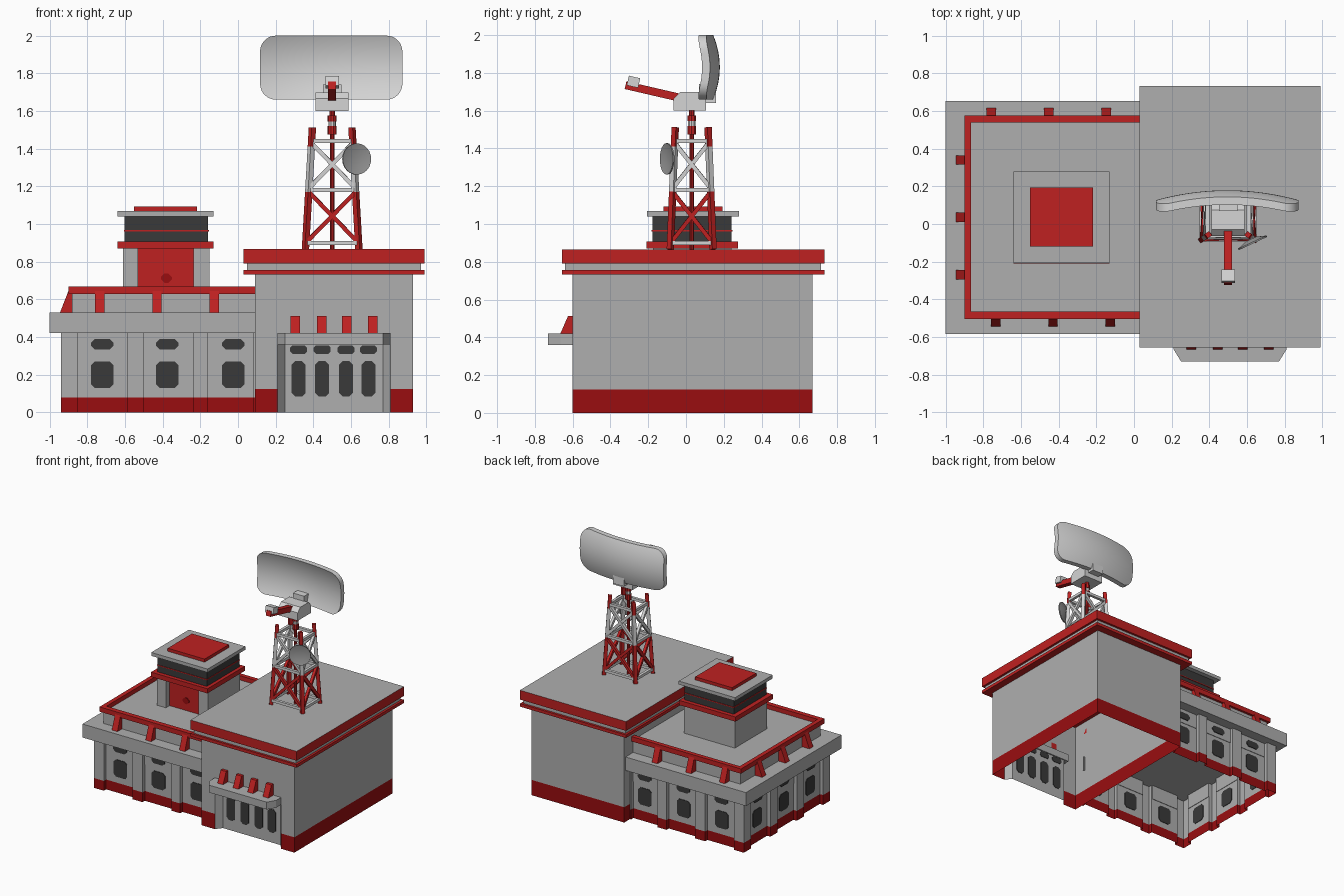
import bpy, bmesh, math
from mathutils import Vector, Matrix

cube = bpy.data.objects.get("Cube")
if cube:
    bpy.data.objects.remove(cube, do_unlink=True)


def material(name, rgb):
    m = bpy.data.materials.new(name)
    m.use_nodes = True
    m.diffuse_color = (*rgb, 1)
    m.node_tree.nodes["Principled BSDF"].inputs["Base Color"].default_value = (*rgb, 1)
    return m


GRAY, WHITE, RED, DARK_RED, GLASS, DISH = range(6)
MATS = [material("wall gray", (.43, .43, .43)), material("light gray", (.66, .66, .66)),
        material("bright red", (.52, .015, .015)), material("dark red", (.32, .004, .005)),
        material("dark glass", (.042, .042, .042)), material("dish gray", (.33, .33, .33))]


def finish(name, bm, smooth=False):
    bmesh.ops.recalc_face_normals(bm, faces=bm.faces)
    mesh = bpy.data.meshes.new(name)
    bm.to_mesh(mesh)
    bm.free()
    for m in MATS:
        mesh.materials.append(m)
    ob = bpy.data.objects.new(name, mesh)
    bpy.context.collection.objects.link(ob)
    if smooth:
        bpy.context.view_layer.objects.active = ob
        ob.select_set(True)
        bpy.ops.object.shade_smooth_by_angle(angle=math.radians(35))
        ob.select_set(False)
    return ob


def sweep(bm, rings, mat, bottom=True, top=True):
    """Skin a list of point rings and close the ends."""
    rows = [[bm.verts.new(p) for p in ring] for ring in rings]
    n = len(rows[0])
    faces = [bm.faces.new((a[i], a[(i + 1) % n], b[(i + 1) % n], b[i]))
             for a, b in zip(rows, rows[1:]) for i in range(n)]
    if bottom:
        faces.append(bm.faces.new(rows[0][::-1]))
    if top:
        faces.append(bm.faces.new(rows[-1]))
    for f in faces:
        f.material_index = mat
    return faces


def prism(bm, plan, levels, mat, **ends):
    return sweep(bm, [[(x, y, z) for x, y in plan] for z in levels], mat, **ends)


def rect(x0, x1, y0, y1):
    return [(x0, y0), (x1, y0), (x1, y1), (x0, y1)]


def box(name, x0, x1, y0, y1, z0, z1, mat):
    bm = bmesh.new()
    prism(bm, rect(x0, x1, y0, y1), (z0, z1), mat)
    return finish(name, bm)


def beam(bm, a, b, w, mat):
    a, b = Vector(a), Vector(b)
    q = (b - a).to_track_quat('Z', 'Y')
    sweep(bm, [[p + q @ Vector((x, y, 0)) for x, y in rect(-w / 2, w / 2, -w / 2, w / 2)]
               for p in (a, b)], mat)


def pane(bm, c, normal, w, h, mat=GLASS, t=.004, cut=.02):
    """Thin plate with clipped corners, centred on a wall."""
    c, n = Vector(c), Vector(normal)
    u, w, h = n.cross((0, 0, 1)), w / 2, h / 2
    pts = [(-w, cut - h), (cut - w, -h), (w - cut, -h), (w, cut - h),
           (w, h - cut), (w - cut, h), (cut - w, h), (-w, h - cut)]
    sweep(bm, [[c + n * s + u * p + Vector((0, 0, q)) for p, q in pts] for s in (-t, t)], mat)


def wedge(bm, c, normal, reach, lip, height, w):
    """Sloped bracket standing against a wall at c."""
    c, n = Vector(c), Vector(normal)
    u = n.cross((0, 0, 1)) * w / 2
    prof = [(0, 0), (reach, 0), (lip, height), (0, height)]
    sweep(bm, [[c + s * u + n * p + Vector((0, 0, q)) for p, q in prof] for s in (-1, 1)], RED)


FRONT, BACK, SIDE = (0, -1, 0), (0, 1, 0), (-1, 0, 0)

# Low wing: piered walls, open underneath, red at the foot
DEPTH = .03


def piered(p, q, gaps):
    p, q = Vector(p), Vector(q)
    d = (q - p).normalized()
    inward = Vector((-d.y, d.x)) * DEPTH
    pts = [p]
    for a, b in gaps:
        pts += [p + d * a, p + d * a + inward, p + d * b + inward, p + d * b]
    return [tuple(v) for v in pts]


plan = piered((-.94, -.52), (.09, -.52), [(.09, .35), (.44, .70), (.78, 1.02)])
plan += [(.09, -.52)]
plan += piered((.09, .595), (-.94, .595), [(.01, .25), (.33, .59), (.68, .94)])
plan += piered((-.94, .595), (-.94, -.52), [(.09, .343), (.433, .685), (.775, 1.025)])
bm = bmesh.new()
for f in prism(bm, plan, (0, .08, .42), GRAY, bottom=False):
    if f.calc_center_median().z < .08:
        f.material_index = DARK_RED
finish("wing_walls", bm)

bays = [((x, -.52 + DEPTH, 0), FRONT) for x in (-.72, -.375, -.025)]
bays += [((x, .595 - DEPTH, 0), BACK) for x in (-.72, -.375, -.025)]
bays += [((-.94 + DEPTH, y, 0), SIDE) for y in (.38, .036, -.305)]
glass, panels = bmesh.new(), bmesh.new()
for c, n in bays:
    base, up = Vector(c), Vector((0, 0, 1))
    pane(glass, base + up * .2, n, .12, .14)
    pane(glass, base + up * .362 + Vector(n) * .006, n, .12, .055)
    pane(panels, base + up * .36, n, .25, .12, GRAY, cut=.001)
finish("wing_windows", glass)
finish("wing_upper_panels", panels)

# Wing ledge, roof, parapet and brackets
box("wing_ledge", -1, .09, -.583, .653, .42, .53, GRAY)
box("wing_roof", -.88, .09, -.485, .555, .53, .632, GRAY)
for name, r in [("parapet_front", (-.90, .09, -.505, -.465)), ("parapet_back", (-.90, .09, .54, .575)),
                ("parapet_side", (-.90, -.865, -.465, .54))]:
    box(name, *r, .628, .667, RED)
bm = bmesh.new()
for x in (-.735, -.43, -.125):
    wedge(bm, (x, -.48, .53), FRONT, .065, .025, .115, .05)
    wedge(bm, (x - .022, .55, .53), BACK, .065, .025, .115, .05)
for y in (.34, .036, -.27):
    wedge(bm, (-.88, y, .53), SIDE, .065, .02, .115, .05)
finish("wing_brackets", bm)

# Lookout: block with a red recess, cabin and roof
box("lookout_block", -.61, -.15, -.12, .24, .62, .875, GRAY)
for name, x0, x1 in [("lookout_pier_a", -.61, -.53), ("lookout_pier_b", -.235, -.15)]:
    box(name, x0, x1, -.175, -.12, .62, .875, GRAY)
box("lookout_door", -.53, -.235, -.128, -.12, .632, .875, RED)
bm = bmesh.new()
pane(bm, (-.38, -.13, .713), FRONT, .06, .05, DARK_RED)
finish("door_emblem_plate", bm)
box("lookout_sill", -.64, -.13, -.21, .275, .87, .908, RED)
box("cabin_glass", -.602, -.158, -.178, .242, .908, 1.04, GLASS)
box("cabin_rail", -.606, -.154, -.182, .246, .96, .967, RED)
box("cabin_roof", -.64, -.13, -.207, .28, 1.04, 1.068, GRAY)
box("cabin_hatch", -.552, -.218, -.12, .193, 1.068, 1.093, RED)

# Hall: walls with an entrance recess, open underneath
BAY = [(.21, -.60), (.25, -.55), (.77, -.55), (.81, -.60)]
bm = bmesh.new()
hall_plan = [(.09, -.60)] + BAY + [(.93, -.60), (.93, .67), (.09, .67)]
for f in prism(bm, hall_plan, (0, .125, .39), GRAY, bottom=False, top=False):
    c = f.calc_center_median()
    in_bay = .21 < c.x < .81 and -.599 < c.y < -.5
    if c.z < .125 and not in_bay:
        f.material_index = DARK_RED
prism(bm, rect(.09, .93, -.60, .67), (.39, .74), GRAY, bottom=False)
finish("hall_walls", bm)
bm = bmesh.new()
for x in (.322, .447, .573, .692):
    pane(bm, (x, -.55, .178), FRONT, .074, .19)
    pane(bm, (x, -.55, .333), FRONT, .09, .045, cut=.012)
finish("entrance_windows", bm)

# Entrance canopy and its brackets
bm = bmesh.new()
prism(bm, [(.21, -.54), (.21, -.665), (.25, -.73), (.77, -.73), (.81, -.665), (.81, -.54)],
      (.36, .42), GRAY)
finish("canopy", bm)
bm = bmesh.new()
for x in (.305, .445, .577, .715):
    wedge(bm, (x, -.60, .42), FRONT, .065, .025, .092, .05)
finish("canopy_brackets", bm)

# Hall roof: two red bands around a gray core
box("roof_lower_band", .03, .99, -.657, .733, .732, .757, RED)
box("roof_core", .048, .972, -.64, .715, .757, .79, GRAY)
bm = bmesh.new()
prism(bm, rect(.03, .99, -.657, .733), (.79, .866), RED)[-1].material_index = GRAY
finish("roof_upper_band", bm)

# Lattice mast
CX, CY = .5, .03
CORNERS = [(-1, -1), (1, -1), (1, 1), (-1, 1)]


def corner(i, z):
    t = (z - .866) / .644
    sx, sy = CORNERS[i % 4]
    return (CX + sx * (.142 - .037 * t), CY + sy * (.113 - .026 * t), z)


bm = bmesh.new()
for i in range(4):
    for z0, z1, m in [(.866, 1.17, RED), (1.17, 1.41, WHITE), (1.41, 1.512, RED)]:
        beam(bm, corner(i, z0), corner(i, z1), .028, m)
    for z in (.9, 1.18, 1.44):
        beam(bm, corner(i, z), corner(i + 1, z), .022, WHITE)
    for z0, z1, m in [(.9, 1.17, RED), (1.19, 1.43, WHITE)]:
        beam(bm, corner(i, z0), corner(i + 1, z1), .022, m)
        beam(bm, corner(i + 1, z0), corner(i, z1), .022, m)
finish("lattice_mast", bm)

# Central rotating shaft
bm = bmesh.new()
for z0, z1, r, m in [(.866, 1.48, .012, RED), (1.475, 1.52, .024, RED), (1.5, 1.555, .02, WHITE),
                     (1.545, 1.575, .024, RED), (1.57, 1.61, .015, RED)]:
    ring = [(CX + r * math.cos(a * math.pi / 5), CY + r * math.sin(a * math.pi / 5)) for a in range(10)]
    prism(bm, ring, (z0, z1), m)
finish("shaft", bm)

# Antenna housing with clipped top edges
bm = bmesh.new()
prof = [(-.065, 1.6), (.105, 1.6), (.105, 1.665), (.075, 1.698), (-.03, 1.698), (-.065, 1.665)]
sweep(bm, [[(x, y, z) for y, z in prof] for x in (.412, .586)], WHITE)
finish("antenna_housing", bm)

# Feed arm and feed horn
bm = bmesh.new()
beam(bm, (CX, -.03, 1.668), (CX, -.32, 1.735), .042, RED)
finish("feed_arm", bm)
bm = bmesh.new()
beam(bm, (CX, -.248, 1.746), (CX, -.308, 1.76), .052, WHITE)
bmesh.ops.scale(bm, vec=(1.4, 1, 1), space=Matrix.Translation((-CX, 0, 0)), verts=bm.verts)
finish("feed_horn", bm)

# Reflector: rounded sheet, curved both ways
bm = bmesh.new()
HW, HH, R, N = .378, .17, .085, 24
rows = []
for j in range(N + 1):
    v = -math.cos(math.pi * j / N)
    over = max(0, abs(v) * HH - (HH - R))
    half = HW - R + math.sqrt(max(0, R * R - over * over))
    row = []
    for i in range(N + 1):
        x = half * (2 * i / N - 1)
        y = .137 - .052 * (x / HW) ** 2 - .035 * v * v
        row.append(bm.verts.new((CX - .005 + x, y, 1.83 + v * HH)))
    rows.append(row)
for a, b in zip(rows, rows[1:]):
    for i in range(N):
        bm.faces.new((a[i], a[i + 1], b[i + 1], b[i])).material_index = WHITE
back = bmesh.ops.extrude_face_region(bm, geom=bm.faces[:], use_keep_orig=True)["geom"]
bmesh.ops.translate(bm, vec=(0, .042, 0), verts=[g for g in back if isinstance(g, bmesh.types.BMVert)])
finish("reflector", bm, smooth=True)
box("reflector_mount", .45, .55, .07, .16, 1.64, 1.74, WHITE)

# Small dish on the mast
bm = bmesh.new()
turn = Vector((.42, -.9, 0)).to_track_quat('Z', 'Y')
hub = Vector((.63, -.1, 1.345))
rings = [[hub + turn @ Vector((r * math.cos(a * math.pi / 12), r * math.sin(a * math.pi / 12), h))
          for a in range(24)] for r, h in [(.03, -.022), (.083, -.004), (.083, .004), (.04, -.006)]]
sweep(bm, rings, DISH)
finish("small_dish", bm, smooth=True)
bm = bmesh.new()
beam(bm, hub - turn @ Vector((0, 0, .02)), corner(1, 1.345), .022, WHITE)
finish("small_dish_arm", bm)
